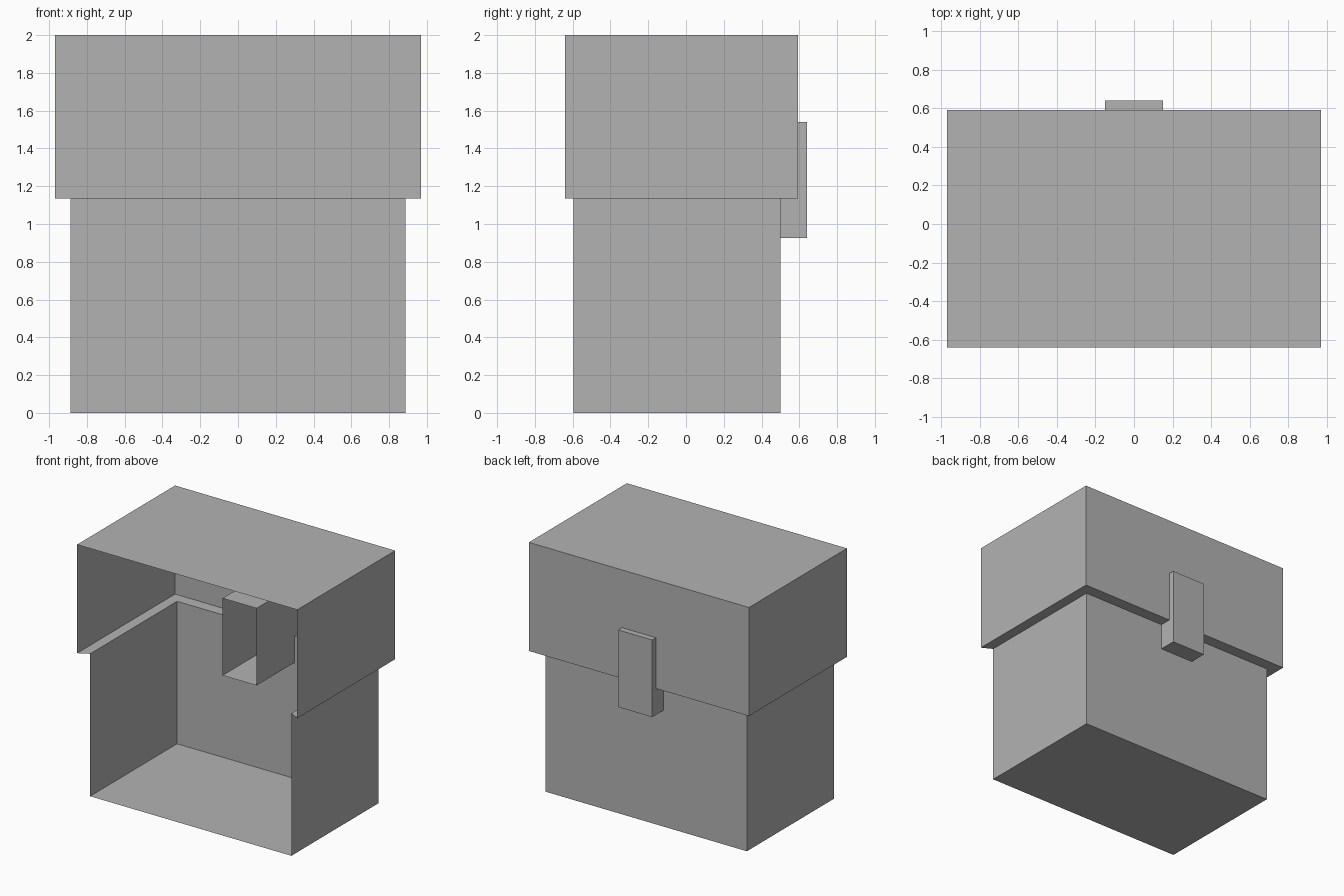
import bpy
import bmesh
from mathutils import Vector

cube = bpy.data.objects.get("Cube")
if cube:
    bpy.data.objects.remove(cube, do_unlink=True)

# Single flat grey
grey = bpy.data.materials.new("plain_grey")
grey.use_nodes = True
colour = (0.45, 0.45, 0.45, 1.0)
grey.diffuse_color = colour
grey.node_tree.nodes["Principled BSDF"].inputs["Base Color"].default_value = colour

FRONT, UP, DOWN = Vector((0, -1, 0)), Vector((0, 0, 1)), Vector((0, 0, -1))


def finish(name, bm):
    mesh = bpy.data.meshes.new(name)
    bm.to_mesh(mesh)
    bm.free()
    mesh.materials.append(grey)
    obj = bpy.data.objects.new(name, mesh)
    bpy.context.collection.objects.link(obj)
    return obj


def open_box(name, half_width, y, z, open_sides):
    """Thin-walled box spanning the y and z ranges, with some sides left open."""
    bm = bmesh.new()
    bmesh.ops.create_cube(bm, size=1)
    for v in bm.verts:
        v.co = (half_width if v.co.x > 0 else -half_width, y[v.co.y > 0], z[v.co.z > 0])
    bm.normal_update()
    gone = [f for f in bm.faces if any(f.normal.dot(s) > 0.9 for s in open_sides)]
    bmesh.ops.delete(bm, geom=gone, context='FACES')
    return finish(name, bm)


SEAM = 1.135
BASE_X, BASE_Y = 0.887, (-0.595, 0.5)
LID_X, LID_Y = 0.97, (-0.64, 0.593)

# Main shells, open at the front and to each other
open_box("base", BASE_X, BASE_Y, (0, SEAM), [FRONT, UP])
open_box("lid", LID_X, LID_Y, (SEAM, 2), [FRONT, DOWN])

# Latch runs through the back wall and is open at its inner end
open_box("latch", 0.15, (0.02, 0.64), (0.925, 1.54), [FRONT])


# Mitred ledge joining the two rims on the sides and back
def rim(bm, x, y):
    corners = [(-x, y[0]), (-x, y[1]), (x, y[1]), (x, y[0])]
    return [bm.verts.new((cx, cy, SEAM)) for cx, cy in corners]


bm = bmesh.new()
outer, inner = rim(bm, LID_X, LID_Y), rim(bm, BASE_X, BASE_Y)
for i in range(3):
    bm.faces.new((outer[i], outer[i + 1], inner[i + 1], inner[i]))
bm.normal_update()
bmesh.ops.reverse_faces(bm, faces=[f for f in bm.faces if f.normal.z > 0])
finish("lid_ledge", bm)
